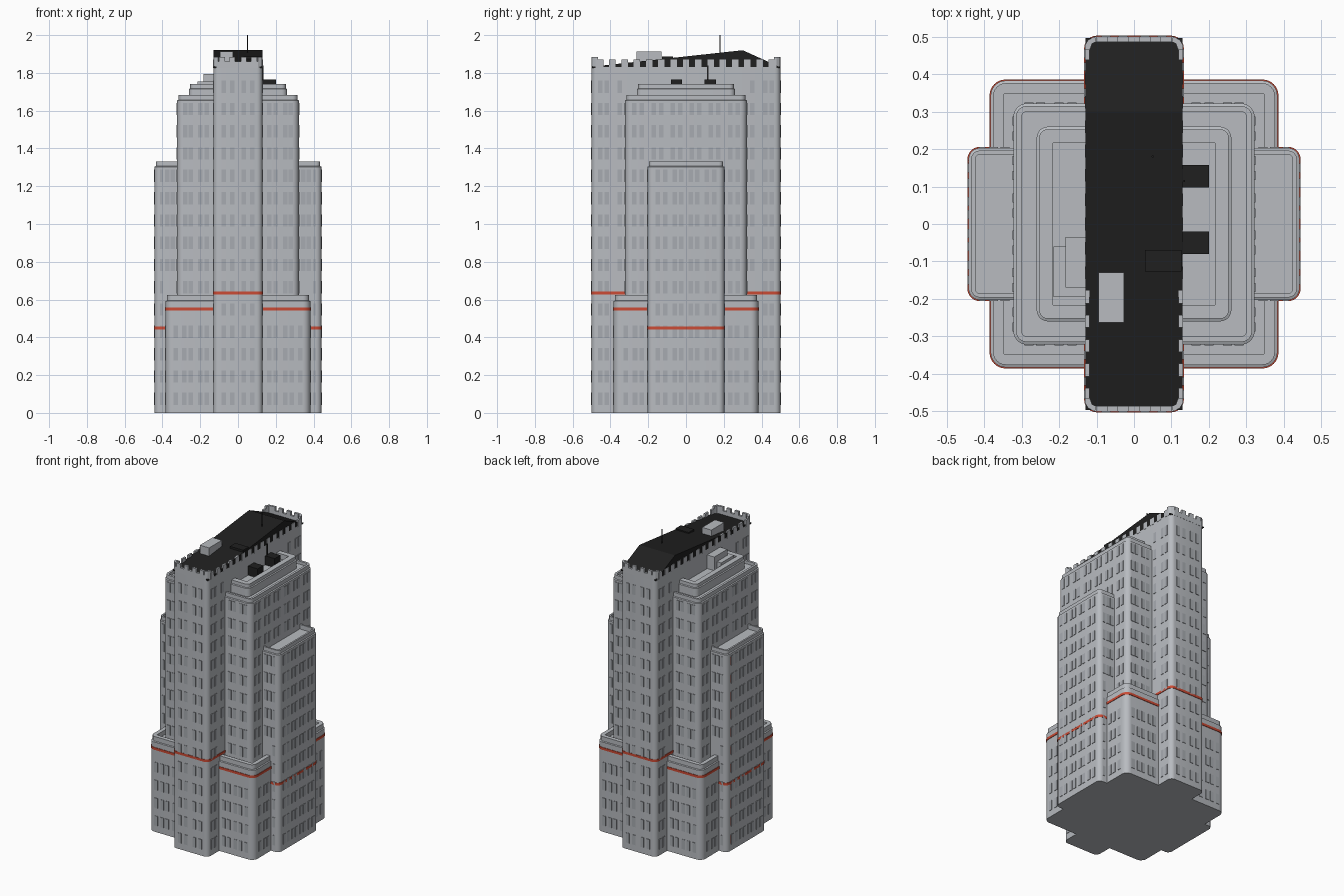
import bpy, bmesh, math

if "Cube" in bpy.data.objects:
    bpy.data.objects.remove(bpy.data.objects["Cube"])


def material(name, rgb):
    m = bpy.data.materials.new(name)
    m.diffuse_color = (*rgb, 1)
    m.use_nodes = True
    m.node_tree.nodes["Principled BSDF"].inputs["Base Color"].default_value = m.diffuse_color
    return m


STONE = material("pale_stone", (0.48, 0.50, 0.53))
GLASS = material("grey_glass", (0.39, 0.41, 0.44))
DARK = material("dark_roofing", (0.014, 0.014, 0.014))
RED = material("red_trim", (0.60, 0.07, 0.035))


def finish(name, bm, mat, smooth=False):
    bmesh.ops.recalc_face_normals(bm, faces=bm.faces)
    me = bpy.data.meshes.new(name)
    bm.to_mesh(me)
    bm.free()
    me.materials.append(mat)
    ob = bpy.data.objects.new(name, me)
    bpy.context.collection.objects.link(ob)
    if smooth:
        bpy.ops.object.select_all(action='DESELECT')
        ob.select_set(True)
        bpy.context.view_layer.objects.active = ob
        bpy.ops.object.shade_smooth_by_angle(angle=math.radians(35))
    return ob


def rounded_loft(name, hx, hy, r, levels, mat):
    """Rounded rectangle lofted through (inset, z) levels and capped."""
    bm = bmesh.new()
    rings = []
    for inset, z in levels:
        rr = max(r - inset, 0.006)
        ring = []
        for k, (sx, sy) in enumerate(((1, 1), (-1, 1), (-1, -1), (1, -1))):
            for i in range(7):
                a = math.pi / 2 * (k + i / 6)
                ring.append(bm.verts.new((sx * (hx - inset - rr) + rr * math.cos(a),
                                          sy * (hy - inset - rr) + rr * math.sin(a), z)))
        rings.append(ring)
    for a, b in zip(rings, rings[1:]):
        for i in range(len(a)):
            j = (i + 1) % len(a)
            bm.faces.new((a[i], a[j], b[j], b[i]))
    bm.faces.new(rings[0])
    bm.faces.new(rings[-1])
    return finish(name, bm, mat, True)


def tower(name, hx, hy, r, z0, top, rim, wall, depth):
    return rounded_loft(name, hx, hy, r, [(0, z0), (0, top - rim), (0.007, top - rim + 0.003),
                        (0.007, top), (wall, top), (wall, top - depth)], STONE)


def add_box(bm, x0, x1, y0, y1, z0, z1):
    vs = bmesh.ops.create_cube(bm, size=1)['verts']
    for v in vs:
        v.co = ((x0 + x1) / 2 + v.co.x * (x1 - x0), (y0 + y1) / 2 + v.co.y * (y1 - y0),
                (z0 + z1) / 2 + v.co.z * (z1 - z0))


def box(name, dims, mat):
    bm = bmesh.new()
    add_box(bm, *dims)
    return finish(name, bm, mat)


# Stepped masses
tower("podium", 0.383, 0.383, 0.04, 0, 0.625, 0.033, 0.034, 0.03)
tower("middle_tower", 0.322, 0.322, 0.035, 0, 1.682, 0.028, 0.022, 0.02)
tower("tower_cap", 0.26, 0.26, 0.03, 1.6, 1.74, 0.025, 0.042, 0.035)
tower("side_wings", 0.442, 0.203, 0.03, 0, 1.33, 0.027, 0.018, 0.03)
rounded_loft("central_slab", 0.13, 0.5, 0.03, [(0, 0), (0, 1.832)], STONE)

# Red string courses
for name, hx, hy, r, z in (("podium_band", 0.386, 0.386, 0.043, 0.55),
                           ("wing_band", 0.445, 0.206, 0.033, 0.45),
                           ("slab_band", 0.133, 0.503, 0.033, 0.634)):
    rounded_loft(name, hx, hy, r, [(0, z - 0.008), (0, z + 0.008)], RED)

# Dark wedge roof
bm = bmesh.new()
prof = [(-0.497, 1.825), (0.497, 1.825), (0.497, 1.831), (0.3, 1.92), (-0.497, 1.833)]
sides = [[bm.verts.new((x, y, z)) for y, z in prof] for x in (-0.1295, 0.1295)]
for s in sides:
    bm.faces.new(s)
for i in range(len(prof)):
    j = (i + 1) % len(prof)
    bm.faces.new((sides[0][i], sides[0][j], sides[1][j], sides[1][i]))
finish("wedge_roof", bm, DARK)

# Battlements around the slab
bm = bmesh.new()
N = 15
for i in range(N):
    y = -0.455 + 0.91 * i / (N - 1)
    for s in (-1, 1):
        add_box(bm, *sorted((s * 0.119, s * 0.1315)), y - 0.017, y + 0.017, 1.825, 1.87)
for s in (-1, 1):
    ys = sorted((s * 0.486, s * 0.501))
    add_box(bm, -0.105, 0.105, *ys, 1.825, 1.86)
    for x in (-0.085, -0.03, 0.03, 0.085):
        add_box(bm, x - 0.015, x + 0.015, *ys, 1.855, 1.885)
    # angled corner merlons
    for sx in (-1, 1):
        lo, hi = [], []
        for x, y in ((0.131, 0.465), (0.131, 0.478), (0.122, 0.492), (0.105, 0.501),
                     (0.1, 0.487), (0.112, 0.482), (0.118, 0.465)):
            lo.append(bm.verts.new((sx * x, s * y, 1.825)))
            hi.append(bm.verts.new((sx * x, s * y, 1.885)))
        bm.faces.new(lo)
        bm.faces.new(hi)
        for i in range(7):
            j = (i + 1) % 7
            bm.faces.new((lo[i], lo[j], hi[j], hi[i]))
finish("battlements", bm, STONE)

# Rooftop equipment
box("roof_box", (-0.095, -0.027, -0.263, -0.13, 1.84, 1.913), STONE)
box("roof_hatch", (0.03, 0.127, -0.127, -0.07, 1.84, 1.887), DARK)
box("stair_house", (-0.183, -0.1, -0.17, -0.035, 1.69, 1.795), STONE)
box("stair_house_low", (-0.215, -0.1, -0.195, -0.06, 1.69, 1.755), STONE)
for i, y in enumerate((-0.05, 0.128)):
    box(f"cooling_unit_{i}", (0.125, 0.2, y - 0.03, y + 0.03, 1.7, 1.765), DARK)
box("vent_pipe", (0.131, 0.136, 0.112, 0.118, 1.76, 1.84), DARK)
bpy.ops.mesh.primitive_cylinder_add(vertices=8, radius=0.003, depth=0.14, location=(0.05, 0.18, 1.93))
bpy.context.object.name = "antenna"
bpy.context.object.data.materials.append(DARK)

# Windows: thin plates, mirrored to every side
T = 0.003
PITCH, HEIGHT, WIDTH = 0.118, 0.065, 0.024


def windows(bm, axis, face, cols, z0, z1, w=WIDTH):
    for row in range(15):
        z = 0.075 + PITCH * row
        if z - HEIGHT / 2 < z0 or z + HEIGHT / 2 > z1:
            continue
        for c in cols:
            for s in (-1, 1):
                for t in (-1, 1):
                    d = sorted((s * (face - T), s * (face + T)))
                    e = (t * c - w / 2, t * c + w / 2)
                    dims = (*d, *e) if axis == 'x' else (*e, *d)
                    add_box(bm, *dims, z - HEIGHT / 2, z + HEIGHT / 2)


bm = bmesh.new()
windows(bm, 'y', 0.5, (0.03, 0.075), 0, 1.82)                       # slab ends
windows(bm, 'x', 0.13, (0.42, 0.455), 0, 1.82)                      # slab flanks
windows(bm, 'x', 0.13, (0.35,), 0.65, 1.82)
windows(bm, 'y', 0.322, (0.165, 0.2, 0.25, 0.28), 0.63, 1.65)       # middle tower
windows(bm, 'x', 0.322, (0.235, 0.275), 0.63, 1.65)
windows(bm, 'x', 0.322, (0.03, 0.07, 0.13, 0.17), 1.34, 1.65)
windows(bm, 'y', 0.383, (0.165, 0.2, 0.25, 0.285, 0.33), 0, 0.53)   # podium
windows(bm, 'x', 0.383, (0.235, 0.27, 0.32), 0, 0.53)
windows(bm, 'x', 0.442, (0.025, 0.06, 0.11, 0.15), 0, 1.31)         # wings
windows(bm, 'y', 0.203, (0.345, 0.375), 0.65, 1.31)
windows(bm, 'y', 0.203, (0.405,), 0, 1.31, 0.018)
finish("windows", bm, GLASS)

# Small red window jambs on the left wing
bm = bmesh.new()
for row in range(11):
    z = 0.075 + PITCH * row
    add_box(bm, -0.4445, -0.441, 0.164, 0.169, z - 0.025, z + 0.025)
finish("red_jambs", bm, RED)
